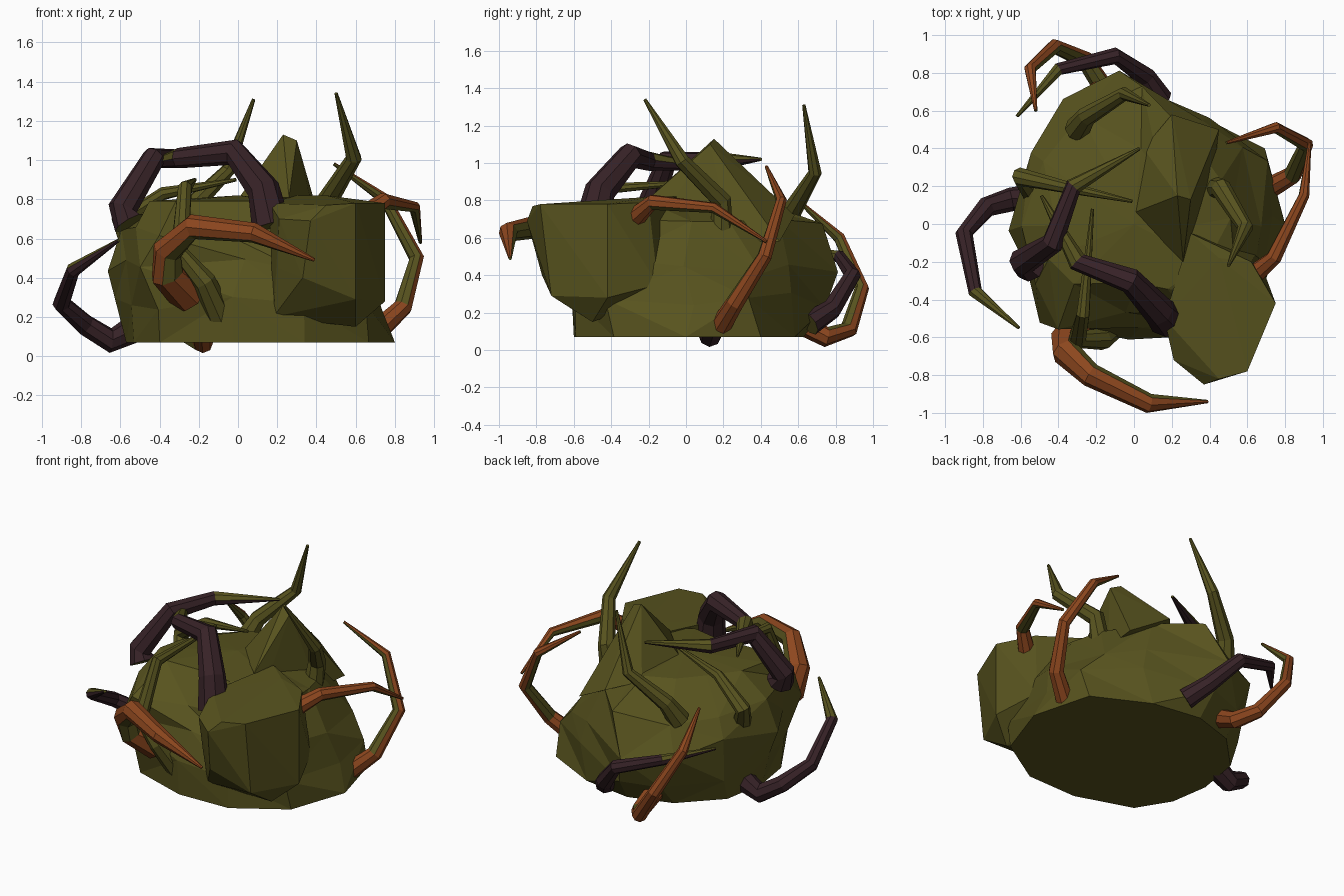
import bpy, bmesh, math, random
from mathutils import Vector

if "Cube" in bpy.data.objects:
    bpy.data.objects.remove(bpy.data.objects["Cube"])

random.seed(11)


def material(name, rgb):
    m = bpy.data.materials.new(name)
    m.diffuse_color = (*rgb, 1)
    m.use_nodes = True
    m.node_tree.nodes["Principled BSDF"].inputs["Base Color"].default_value = m.diffuse_color
    return m


OLIVE = material("olive", (0.096, 0.086, 0.013))
ORANGE = material("burnt orange", (0.265, 0.062, 0.013))
PURPLE = material("dark purple", (0.038, 0.016, 0.020))


def finish(bm, name, mats):
    me = bpy.data.meshes.new(name)
    bm.to_mesh(me)
    bm.free()
    for m in mats:
        me.materials.append(m)
    ob = bpy.data.objects.new(name, me)
    bpy.context.collection.objects.link(ob)
    return ob


# Lumpy body: rings of radii, starting at the front and turning to the right
ANGLES = [-92, -60, -30, 0, 30, 60, 90, 118, 150, 180, 206, 230]
RINGS = [
    (0.07, [.60, .68, .77, .80, .80, .67, .63, .61, .60, .57, .59, .62]),
    (0.26, [.61, .68, .78, .75, .77, .67, .74, .71, .65, .63, .60, .66]),
    (0.46, [.53, .62, .74, .66, .69, .64, .82, .75, .67, .68, .63, .72]),
    (0.65, [.46, .58, .66, .52, .52, .58, .74, .65, .58, .60, .61, .70]),
    (0.79, [.30, .40, .42, .24, .24, .30, .38, .34, .31, .42, .48, .46]),
]
bm = bmesh.new()
rows = []
for k, (z, radii) in enumerate(RINGS):
    row = []
    for i, r in enumerate(radii):
        a = math.radians(ANGLES[i]) + (random.uniform(-.10, .10) if k else 0)
        r += random.uniform(-.02, .02) if k else 0
        zz = z + (random.uniform(-.05, .05) if 0 < k < 4 else 0)
        row.append(bm.verts.new((r * math.cos(a), r * math.sin(a), zz)))
    rows.append(row)
for lo, hi in zip(rows, rows[1:]):
    for i in range(12):
        j = (i + 1) % 12
        if random.random() < .5:
            bm.faces.new((lo[i], lo[j], hi[j]))
            bm.faces.new((lo[i], hi[j], hi[i]))
        else:
            bm.faces.new((lo[i], lo[j], hi[i]))
            bm.faces.new((lo[j], hi[j], hi[i]))
bm.faces.new(rows[0][::-1])
top = bm.verts.new((0, 0, .82))
for i in range(12):
    bm.faces.new((rows[-1][i], rows[-1][(i + 1) % 12], top))
bmesh.ops.recalc_face_normals(bm, faces=bm.faces)
finish(bm, "body", [OLIVE])


def hull(name, points):
    bm = bmesh.new()
    for p in points:
        bm.verts.new(p)
    res = bmesh.ops.convex_hull(bm, input=bm.verts)
    junk = [g for g in res["geom_interior"] if isinstance(g, bmesh.types.BMVert)]
    bmesh.ops.delete(bm, geom=junk, context="VERTS")
    bmesh.ops.recalc_face_normals(bm, faces=bm.faces)
    finish(bm, name, [OLIVE])


# Overhanging block at the front right
hull("front_block", [
    (.21, -.72, .70), (.37, -.85, .69), (.45, -.82, .77), (.60, -.78, .78), (.75, -.42, .78),
    (.62, -.20, .79), (.45, -.18, .82), (.30, -.05, .82), (.16, -.50, .78),
    (.20, -.66, .45), (.33, -.77, .40), (.60, -.72, .29), (.75, -.42, .28),
    (.18, -.58, .20), (.60, -.50, .15), (.30, -.10, .30), (.65, -.15, .35)])
# Pointed crest behind the centre
hull("crest", [
    (.23, .15, 1.13), (.30, .13, 1.10), (.30, -.05, .83), (.26, -.20, .81), (.00, .06, .80),
    (.05, .40, .75), (.20, .58, .72), (.45, .50, .58), (.42, .25, .58), (.33, .02, .60)])


def tentacle(name, points, r0, colour):
    """Bent, tapering eight-sided tube ending in a sharp spike."""
    pts = [Vector(p) for p in points]
    n = len(pts)
    mid = (pts[0] + pts[-1]) / 2
    bm = bmesh.new()
    rings, side = [], None
    for k, p in enumerate(pts):
        t = (pts[min(k + 1, n - 1)] - pts[max(k - 1, 0)]).normalized()
        side = side or t.orthogonal()
        side = (side - t * side.dot(t)).normalized()
        up = t.cross(side)
        r = .009 if k == n - 1 else r0 * (1 - .48 * k / (n - 2))
        rings.append([bm.verts.new(p + r * (math.cos(a) * side + math.sin(a) * up))
                      for a in (math.tau * i / 8 for i in range(8))])
    bm.faces.new(rings[0][::-1])
    bm.faces.new(rings[-1])
    for k in range(n - 1):
        out = ((pts[k] + pts[k + 1]) / 2 - mid).normalized()
        for i in range(8):
            j = (i + 1) % 8
            f = bm.faces.new((rings[k][i], rings[k][j], rings[k + 1][j], rings[k + 1][i]))
            f.normal_update()
            if colour is ORANGE:      # orange back, olive inner side
                f.material_index = int(k == 0 or f.normal.dot(out) > 0)
            elif colour is PURPLE:    # purple with an olive upper side on the spike
                f.material_index = int(k < n - 2 or f.normal.z < .05)
    bmesh.ops.recalc_face_normals(bm, faces=bm.faces)
    finish(bm, name, [OLIVE, colour])


# Purple tentacles
tentacle("front_purple_tentacle", [(.17, -.50, .66), (.13, -.46, .85), (-.02, -.30, 1.04),
         (-.30, -.20, 1.01), (-.49, .15, .97)], .10, PURPLE)
tentacle("upper_left_purple_tentacle", [(-.55, -.22, .68), (-.59, -.20, .75), (-.43, -.10, 1.01),
         (-.32, .20, 1.01), (.03, .40, 1.02)], .088, PURPLE)
tentacle("left_purple_tentacle", [(-.53, .14, .14), (-.65, .13, .08), (-.78, .09, .16),
         (-.90, -.05, .27), (-.84, -.36, .44), (-.61, -.55, .59)], .072, PURPLE)
tentacle("back_purple_tentacle", [(.14, .66, .14), (.06, .78, .22), (-.10, .89, .40),
         (-.40, .82, .50), (-.62, .57, .54)], .066, PURPLE)
# Orange tentacles
tentacle("front_orange_tentacle", [(-.25, -.50, .31), (-.36, -.62, .42), (-.36, -.68, .54),
         (-.23, -.80, .66), (.08, -.95, .63), (.39, -.94, .49)], .10, ORANGE)
tentacle("back_orange_tentacle", [(-.19, .58, .16), (-.18, .75, .07), (-.26, .87, .11),
         (-.42, .94, .33), (-.55, .82, .60), (-.52, .60, .80)], .062, ORANGE)
tentacle("low_right_orange_tentacle", [(.70, .18, .12), (.84, .26, .25), (.91, .42, .50),
         (.75, .51, .80), (.49, .43, .98)], .058, ORANGE)
tentacle("high_right_orange_tentacle", [(.62, -.28, .70), (.74, -.18, .79), (.90, .15, .76),
         (.93, .43, .58)], .056, ORANGE)
# Olive tentacles
tentacle("front_olive_tentacle", [(-.09, -.52, .20), (-.17, -.61, .38), (-.30, -.61, .53),
         (-.27, -.48, .86), (-.22, .08, .90)], .07, OLIVE)
tentacle("left_olive_tentacle", [(-.52, .15, .52), (-.60, .25, .68), (-.38, .20, .83),
         (-.01, .12, .90)], .065, OLIVE)
tentacle("back_olive_tentacle", [(-.30, .50, .62), (-.25, .57, .75), (-.05, .69, .95),
         (.08, .63, 1.31)], .07, OLIVE)
tentacle("right_olive_tentacle", [(.42, .08, .48), (.43, .19, .62), (.46, .19, .80),
         (.59, -.02, 1.01), (.50, -.22, 1.34)], .08, OLIVE)
